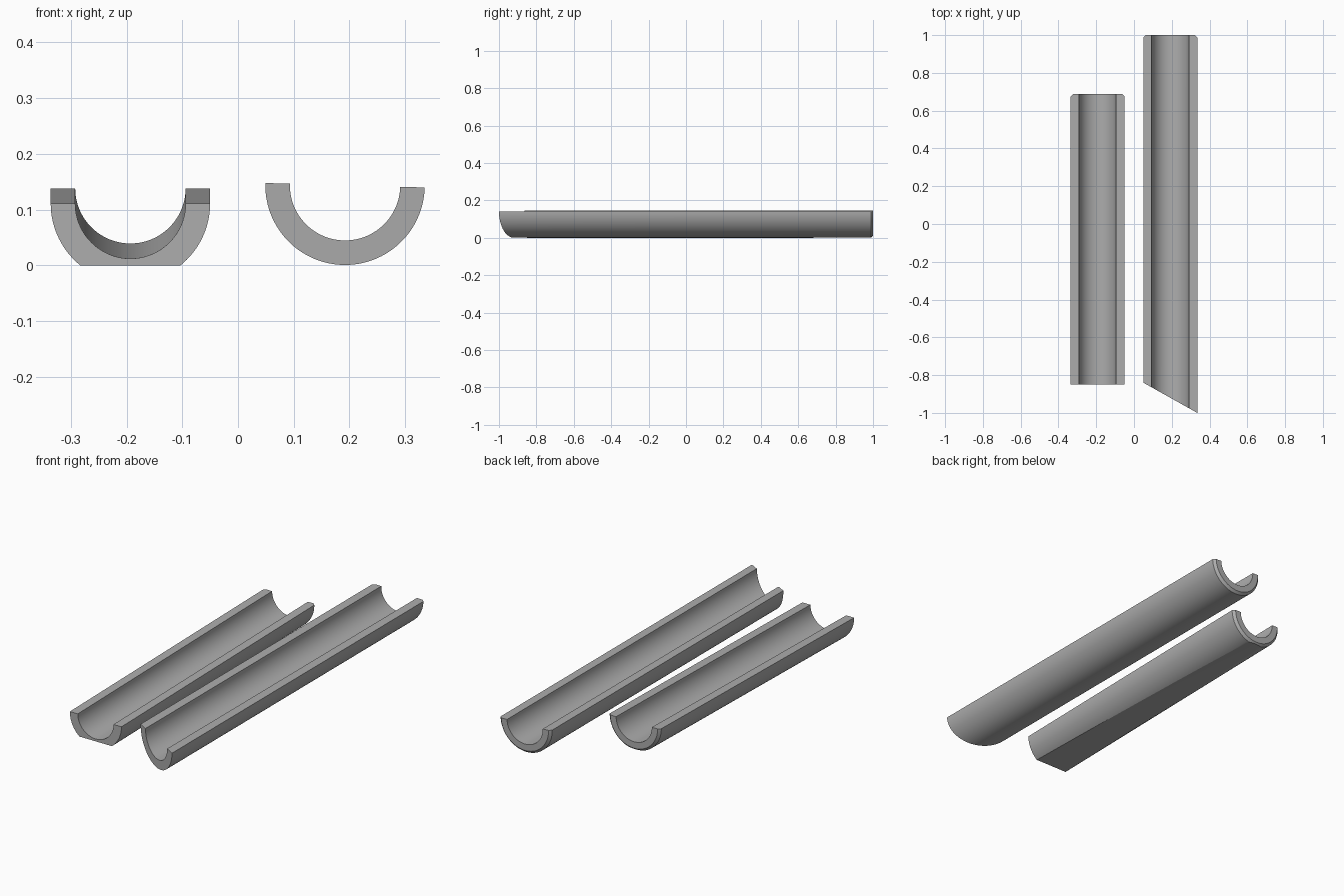
import bpy, bmesh
from math import sin, cos, pi, radians
from mathutils import Vector

cube = bpy.data.objects.get("Cube")
if cube:
    bpy.data.objects.remove(cube, do_unlink=True)

stone = bpy.data.materials.new("grey_stone")
stone.use_nodes = True
colour = (0.42, 0.42, 0.42, 1)
stone.diffuse_color = colour
stone.node_tree.nodes["Principled BSDF"].inputs["Base Color"].default_value = colour

SEGMENTS = 56
OUTER, INNER, CHAMFER = 0.143, 0.099, 0.012


def trough(name, x, z, front, back, roll=0, slope=0, skew=0, flat_base=False):
    """Half-pipe along y with a chamfered back end; skew slants the front end."""
    bm = bmesh.new()
    rings = []
    for y, outer in ((front, OUTER), (back - CHAMFER, OUTER), (back, OUTER - CHAMFER)):
        pair = []
        for radius in (outer, INNER):
            arc = []
            for i in range(SEGMENTS + 1):
                a = pi + pi * i / SEGMENTS + roll
                dx = radius * cos(a)
                py = y + (skew * dx if y == front else 0)
                arc.append(bm.verts.new((x + dx, py, z + radius * sin(a) + slope * (py - front))))
            pair.append(arc)
        rings.append(pair)

    def strip(p, q):
        for i in range(SEGMENTS):
            bm.faces.new((p[i], p[i + 1], q[i + 1], q[i]))

    # Outer wall, bore and the two rims
    for (o1, i1), (o2, i2) in zip(rings, rings[1:]):
        strip(o1, o2)
        strip(i1, i2)
        for end in (0, -1):
            bm.faces.new((o1[end], o2[end], i2[end], i1[end]))
    # End faces
    strip(*rings[0])
    strip(*rings[-1])

    # Level underside
    if flat_base:
        cut = bmesh.ops.bisect_plane(bm, geom=bm.verts[:] + bm.edges[:] + bm.faces[:],
                                     plane_co=Vector((0, 0, 0)), plane_no=Vector((0, 0, 1)),
                                     clear_inner=True)
        edges = [e for e in cut["geom_cut"] if isinstance(e, bmesh.types.BMEdge)]
        bmesh.ops.contextual_create(bm, geom=edges)
    bmesh.ops.recalc_face_normals(bm, faces=bm.faces[:])

    mesh = bpy.data.meshes.new(name)
    bm.to_mesh(mesh)
    bm.free()
    mesh.materials.append(stone)
    obj = bpy.data.objects.new(name, mesh)
    bpy.context.collection.objects.link(obj)
    bpy.ops.object.select_all(action='DESELECT')
    obj.select_set(True)
    bpy.context.view_layer.objects.active = obj
    bpy.ops.object.shade_smooth_by_angle(angle=radians(15))


# Short trough, sloping down to the front on a level base
trough("short_trough", -0.193, 0.111, -0.85, 0.687, slope=0.0176, flat_base=True)
# Long trough with a slanted front end
trough("long_trough", 0.192, 0.1435, -0.92, 1.0, roll=radians(-1.6), skew=-0.56)
